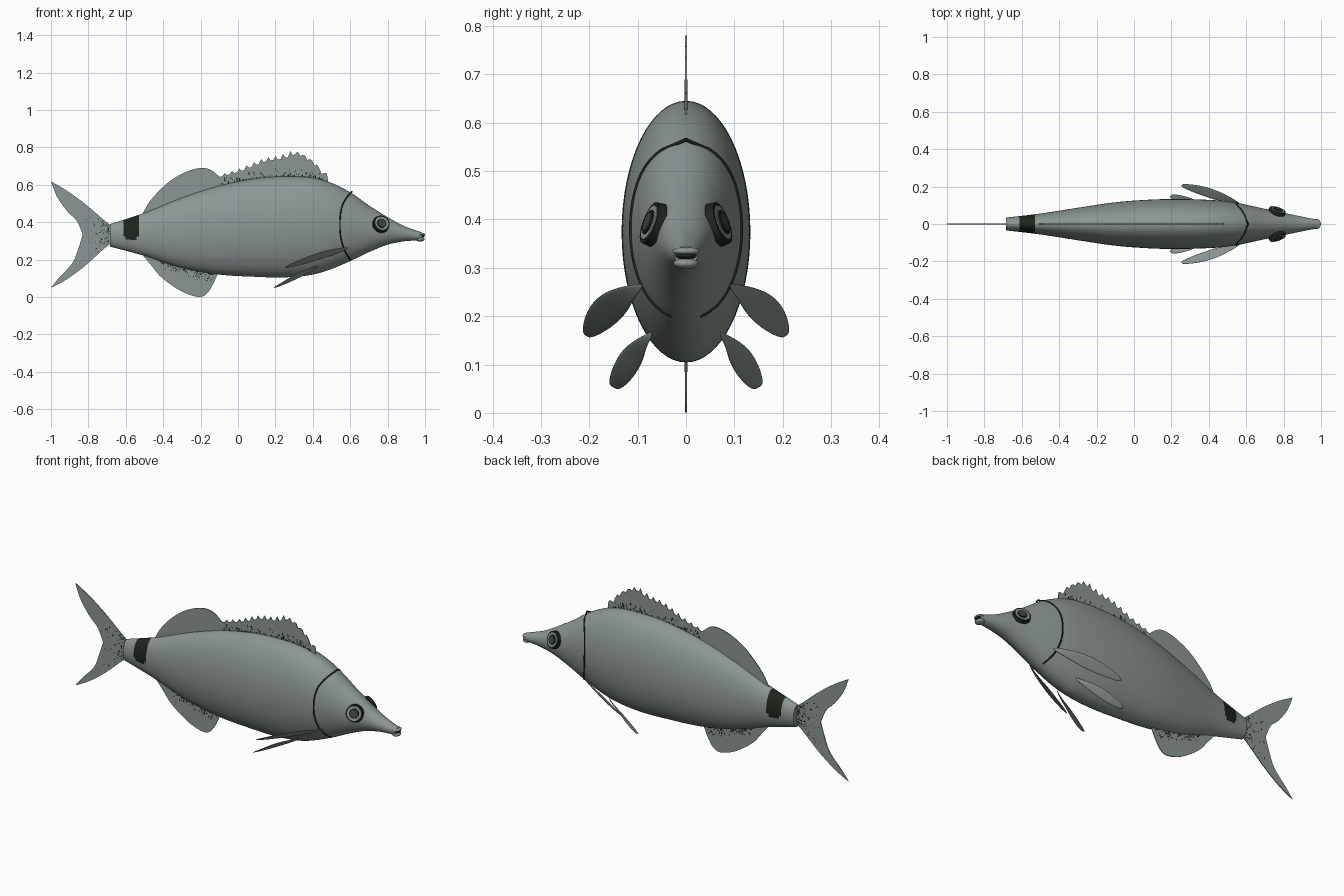
import bpy, bmesh, math, random
from mathutils import Vector

random.seed(4)
if "Cube" in bpy.data.objects:
    bpy.data.objects.remove(bpy.data.objects["Cube"])


def material(name, rgb):
    m = bpy.data.materials.new(name)
    m.use_nodes = True
    m.diffuse_color = (*rgb, 1)
    bsdf = m.node_tree.nodes["Principled BSDF"]
    bsdf.inputs["Base Color"].default_value = (*rgb, 1)
    bsdf.inputs["Roughness"].default_value = 0.6
    return m


SKIN = material("grey green skin", (0.26, 0.305, 0.295))
DARK = material("dark green black", (0.012, 0.018, 0.012))
PUPIL = material("deep green pupil", (0.045, 0.06, 0.05))


def finish(bm, name, mats, smooth=True):
    bmesh.ops.recalc_face_normals(bm, faces=bm.faces)
    mesh = bpy.data.meshes.new(name)
    bm.to_mesh(mesh)
    bm.free()
    ob = bpy.data.objects.new(name, mesh)
    bpy.context.collection.objects.link(ob)
    for m in mats:
        mesh.materials.append(m)
    if smooth:
        bpy.context.view_layer.objects.active = ob
        ob.select_set(True)
        bpy.ops.object.shade_smooth_by_angle(angle=math.radians(40))
        ob.select_set(False)
    return ob


def smooth_at(rows, x):
    """Cubic interpolation of rows (x, a, b, ...) sorted by x."""
    x = min(max(x, rows[0][0]), rows[-1][0])
    i = max(k for k in range(len(rows) - 1) if rows[k][0] <= x)
    p, q = rows[i], rows[i + 1]
    before, after = rows[max(i - 1, 0)], rows[min(i + 2, len(rows) - 1)]
    h = q[0] - p[0]
    t = (x - p[0]) / h
    out = []
    for c in range(1, len(p)):
        m0 = (q[c] - before[c]) / (q[0] - before[0]) * h
        m1 = (after[c] - p[c]) / (after[0] - p[0]) * h
        out.append((2*t**3 - 3*t**2 + 1) * p[c] + (t**3 - 2*t**2 + t) * m0
                   + (3*t**2 - 2*t**3) * q[c] + (t**3 - t**2) * m1)
    return out


# Body stations: x, belly height, back height, half width
BODY = [(-.685, .27, .39, .034), (-.5, .22, .45, .056), (-.3, .155, .53, .087),
        (-.1, .12, .595, .116), (.1, .108, .635, .131), (.25, .105, .645, .133),
        (.4, .12, .638, .129), (.5, .15, .61, .121), (.6, .192, .56, .103),
        (.7, .24, .49, .081), (.8, .28, .427, .06), (.88, .297, .383, .043),
        (.94, .302, .36, .031), (.985, .306, .345, .024)]


def surface_y(x, z):
    lo, hi, w = smooth_at(BODY, x)
    k = (2 * z - lo - hi) / (hi - lo)
    return w * math.sqrt(max(0, 1 - k * k))


# Body loft with the dark saddle in front of the tail
def build_body():
    bm = bmesh.new()
    rings, sides = 140, 64
    loops = []
    for r in range(rings + 1):
        x = BODY[0][0] + (BODY[-1][0] - BODY[0][0]) * r / rings
        lo, hi, w = smooth_at(BODY, x)
        loops.append([bm.verts.new((x, w * math.cos(a), (lo + hi) / 2 + (hi - lo) / 2 * math.sin(a)))
                      for a in (math.tau * s / sides for s in range(sides))])
    for a, b in zip(loops, loops[1:]):
        for s in range(sides):
            n = (s + 1) % sides
            f = bm.faces.new((a[s], a[n], b[n], b[s]))
            c = f.calc_center_median()
            off = abs(c.x + .57)
            f.material_index = int(off < .043 and c.z > .305 + max(0, off - .02))
    bm.faces.new(loops[0])
    bm.faces.new(loops[-1])
    finish(bm, "body", [SKIN, DARK])


build_body()


# Thin upright fins on the centre line
def flat_fin(name, outline):
    bm = bmesh.new()
    f = bm.faces.new([bm.verts.new((x, -.002, z)) for x, z in outline])
    ext = bmesh.ops.extrude_face_region(bm, geom=[f])["geom"]
    bmesh.ops.translate(bm, vec=(0, .004, 0), verts=[v for v in ext if isinstance(v, bmesh.types.BMVert)])
    bmesh.ops.triangulate(bm, faces=[f for f in bm.faces if len(f.verts) > 4])
    finish(bm, name, [SKIN], smooth=False)


def resample(rows, n):
    a, b = rows[0][0], rows[-1][0]
    return [(x, smooth_at(rows, x)[0]) for x in (a + (b - a) * i / n for i in range(n + 1))]


def base_line(a, b, side, inset):
    xs = [a + (b - a) * i / 16 for i in range(17)]
    return [(x, smooth_at(BODY, x)[side] + inset) for x in xs]


# Spiny front dorsal: a jagged edge under a smooth envelope
CREST = [(-.13, .645), (0, .685), (.13, .74), (.22, .757), (.3, .782), (.39, .735), (.43, .69), (.475, .66)]
spines = []
count = 16
for i in range(count):
    x = -.11 + .585 * i / (count - 1)
    z = smooth_at(CREST, x)[0]
    depth = .008 + .022 * i / count
    spines += [(x, z), (x + .012, z - depth), (x + .026, z - depth * .8)]
spines[-2:] = [(.48, .63)]
flat_fin("spiny_dorsal_fin", spines + base_line(.48, -.12, 1, -.02))

SOFT = [(-.51, .445), (-.48, .50), (-.42, .57), (-.35, .63), (-.27, .672), (-.2, .69), (-.15, .682), (-.1, .645)]
flat_fin("soft_dorsal_fin", resample(SOFT, 30) + base_line(-.1, -.51, 1, -.02))

ANAL = [(-.51, .225), (-.46, .165), (-.42, .115), (-.35, .06), (-.28, .02), (-.2, .001), (-.16, .025), (-.13, .075), (-.11, .12)]
flat_fin("anal_fin", resample(ANAL, 30) + base_line(-.11, -.51, 0, .02))

# Forked tail: each lobe edge is a smooth line
UPPER_OUT = [(-1, .618), (-.92, .572), (-.82, .50), (-.69, .39), (-.66, .375)]
UPPER_IN = [(-1, .618), (-.97, .54), (-.91, .455), (-.86, .405), (-.83, .335)]
LOWER_IN = [(-1, .05), (-.96, .10), (-.88, .19), (-.85, .27), (-.83, .335)]
LOWER_OUT = [(-1, .05), (-.92, .092), (-.82, .165), (-.69, .28), (-.66, .29)]
flat_fin("tail_fin", resample(UPPER_OUT, 12) + resample(LOWER_OUT, 12)[::-1]
         + resample(LOWER_IN, 12)[1:] + resample(UPPER_IN, 12)[1:-1][::-1])


# Paired fins: strips between an outer and an inner edge
def paired_fin(name, outer, inner):
    bm = bmesh.new()
    rows = []
    for o, i in zip(outer, inner):
        o, i = Vector(o), Vector(i)
        rows.append([bm.verts.new(o.lerp(i, t)) for t in (0, .5, 1)])
    for a, b in zip(rows, rows[1:]):
        for k in range(2):
            bm.faces.new((a[k], a[k + 1], b[k + 1], b[k]))
    ob = finish(bm, name, [SKIN])
    mirror = ob.modifiers.new("mirror", "MIRROR")
    mirror.use_axis = (False, True, False)
    solid = ob.modifiers.new("thickness", "SOLIDIFY")
    solid.thickness, solid.offset = .004, 0
    sub = ob.modifiers.new("smooth", "SUBSURF")
    sub.levels = sub.render_levels = 2


paired_fin("pectoral_fins",
           [(.59, .09, .268), (.55, .125, .264), (.46, .176, .25), (.36, .208, .213), (.255, .217, .165)],
           [(.585, .09, .258), (.54, .108, .235), (.44, .124, .2), (.33, .163, .168), (.245, .2, .152)])
paired_fin("pelvic_fins",
           [(.43, .07, .17), (.4, .095, .157), (.33, .129, .137), (.27, .152, .1), (.2, .163, .058)],
           [(.425, .07, .157), (.39, .083, .135), (.34, .086, .11), (.26, .108, .07), (.185, .139, .044)])

# Gill lines laid on the skin
GILL = [(.2, .6), (.25, .57), (.32, .55), (.4, .545), (.48, .555), (.53, .58), (.565, .61)]
for side, label in ((1, "left"), (-1, "right")):
    curve = bpy.data.curves.new(label + "_gill_line", "CURVE")
    curve.dimensions = "3D"
    curve.bevel_depth = .004
    curve.bevel_resolution = 1
    line = curve.splines.new("POLY")
    pts = resample(GILL, 36)
    line.points.add(len(pts) - 1)
    for p, (z, x) in zip(line.points, pts):
        p.co = (x, side * surface_y(x, z), z, 1)
    curve.materials.append(DARK)
    bpy.context.collection.objects.link(bpy.data.objects.new(label + "_gill_line", curve))


# Eyes: stacked discs facing out of the head
def eye_disc(name, side, radius, lift, thick, mat):
    normal = Vector((.3, side * .9, .33)).normalized()
    bm = bmesh.new()
    bmesh.ops.create_cone(bm, cap_ends=True, segments=40, radius1=radius, radius2=radius * .95, depth=thick)
    ob = finish(bm, name, [mat])
    ob.rotation_euler = normal.to_track_quat("Z", "Y").to_euler()
    ob.location = Vector((.765, side * .066, .39)) + normal * lift


for side, label in ((1, "left"), (-1, "right")):
    eye_disc(label + "_eye_rim", side, .047, .002, .018, DARK)
    eye_disc(label + "_eye_iris", side, .039, .007, .012, SKIN)
    eye_disc(label + "_eye_pupil_edge", side, .027, .010, .012, DARK)
    eye_disc(label + "_eye_pupil", side, .021, .013, .009, PUPIL)


# Mouth: two lips with a dark opening between
def blob(name, center, size, mat):
    bm = bmesh.new()
    bmesh.ops.create_uvsphere(bm, u_segments=24, v_segments=14, radius=1)
    bmesh.ops.scale(bm, vec=size, verts=bm.verts)
    bmesh.ops.translate(bm, vec=center, verts=bm.verts)
    finish(bm, name, [mat])


blob("upper_lip", (.978, 0, .334), (.021, .028, .009), SKIN)
blob("mouth_opening", (.978, 0, .325), (.02, .024, .008), DARK)
blob("lower_lip", (.975, 0, .309), (.023, .026, .012), SKIN)

# Dark speckles near the fin roots
bm = bmesh.new()


def speckle(x, z, tall):
    made = bmesh.ops.create_cube(bm, size=1)["verts"]
    bmesh.ops.scale(bm, vec=(.004, .006, tall), verts=made)
    bmesh.ops.translate(bm, vec=(x, 0, z), verts=made)


for i in range(90):
    x = random.uniform(-.1, .45)
    speckle(x, smooth_at(BODY, x)[1] + random.uniform(0, .045) * random.random(), .01)
    x = random.uniform(-.42, -.13)
    speckle(x, smooth_at(BODY, x)[0] - random.uniform(0, .05) * random.random(), .006)
    reach = random.uniform(0, .15) * random.random()
    speckle(-.69 - reach, .335 + random.uniform(-1, 1) * (.05 + reach * .7), .005)
finish(bm, "fin_speckles", [DARK], smooth=False)
